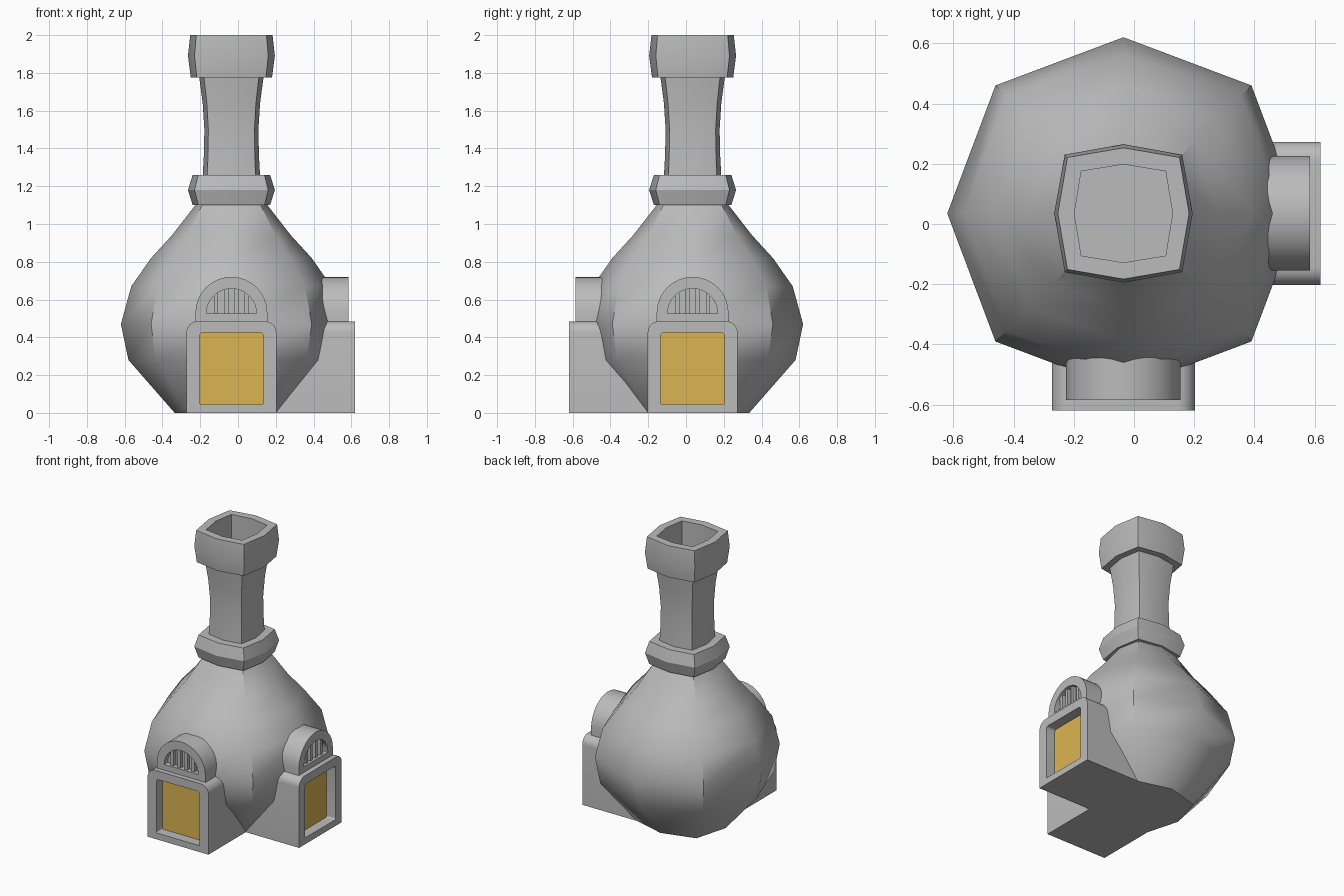
import bpy, bmesh, math
from mathutils import Matrix, Vector

cube = bpy.data.objects.get("Cube")
if cube:
    bpy.data.objects.remove(cube, do_unlink=True)

AXIS = Matrix.Translation((-0.035, 0.035, 0))


def material(name, colour):
    m = bpy.data.materials.new(name)
    m.use_nodes = True
    m.diffuse_color = colour
    m.node_tree.nodes["Principled BSDF"].inputs["Base Color"].default_value = colour
    return m


GREY = material("grey_clay", (0.5, 0.5, 0.5, 1))
GOLD = material("gold_glow", (0.7, 0.46, 0.085, 1))


def loft(name, loops, turn=0, angle=30, end_gold=False):
    """Skin matching point loops, cap both ends, and shade by angle."""
    bm = bmesh.new()
    rows = [[bm.verts.new(p) for p in loop] for loop in loops]
    n = len(rows[0])
    for a, b in zip(rows, rows[1:]):
        for i in range(n):
            j = (i + 1) % n
            bm.faces.new((a[i], a[j], b[j], b[i]))
    bm.faces.new(rows[0])
    end = bm.faces.new(rows[-1])
    if end_gold:
        end.material_index = 1
    bmesh.ops.remove_doubles(bm, verts=bm.verts, dist=0.0001)
    bmesh.ops.recalc_face_normals(bm, faces=bm.faces)
    bm.transform(AXIS @ Matrix.Rotation(turn, 4, 'Z'))
    mesh = bpy.data.meshes.new(name)
    bm.to_mesh(mesh)
    bm.free()
    mesh.materials.append(GREY)
    if end_gold:
        mesh.materials.append(GOLD)
    ob = bpy.data.objects.new(name, mesh)
    bpy.context.collection.objects.link(ob)
    bpy.ops.object.select_all(action='DESELECT')
    ob.select_set(True)
    bpy.context.view_layer.objects.active = ob
    bpy.ops.object.shade_smooth_by_angle(angle=math.radians(angle))
    return ob


def octagon(z, r, d):
    """Eight points: r along the axes, (d, d) at the diagonals."""
    signs = [(1, 0), (1, 1), (0, 1), (-1, 1), (-1, 0), (-1, -1), (0, -1), (1, -1)]
    return [(x * (d if x and y else r), y * (d if x and y else r), z) for x, y in signs]


def rounded(y, half, low, high, top_r, low_r):
    """Rounded rectangle facing the front."""
    pts = []
    corners = [(1, high, -1, top_r), (-1, high, -1, top_r), (-1, low, 1, low_r), (1, low, 1, low_r)]
    for k, (sx, z, sz, r) in enumerate(corners):
        for i in range(7):
            a = math.pi / 2 * (k + i / 6)
            pts.append((sx * (half - r) + r * math.cos(a), y, z + sz * r + r * math.sin(a)))
    return pts


def arch(y, r, spring, base):
    """Half circle on straight legs."""
    pts = [(r, y, base)]
    for i in range(17):
        a = math.pi * i / 16
        pts.append((r * math.cos(a), y, spring + r * math.sin(a)))
    return pts + [(-r, y, base)]


# Bulbous body
body = [(0, 0.30, 0.235), (0.28, 0.545, 0.40), (0.47, 0.585, 0.425), (0.67, 0.53, 0.39),
        (0.82, 0.425, 0.31), (0.94, 0.315, 0.235), (1.12, 0.175, 0.145)]
loft("body", [octagon(*p) for p in body], angle=46)

# Chimney: collar, waisted shaft and hollow cap
loft("chimney_collar", [octagon(*p) for p in [
    (1.10, 0.205, 0.175), (1.18, 0.23, 0.195), (1.26, 0.205, 0.175)]])
loft("chimney_shaft", [octagon(*p) for p in [
    (1.2, 0.155, 0.13), (1.36, 0.146, 0.124), (1.5, 0.143, 0.122),
    (1.64, 0.152, 0.13), (1.79, 0.172, 0.147)]])
loft("chimney_cap", [octagon(*p) for p in [
    (1.775, 0.215, 0.183), (1.89, 0.23, 0.195), (2.0, 0.218, 0.186),
    (2.0, 0.163, 0.14), (1.8, 0.163, 0.14)]])

# Two identical mouths, one at the front and one at the side
for side, turn in (("front", 0), ("left", math.pi / 2)):
    loft(side + "_oven_mouth", [
        rounded(-0.12, 0.238, 0, 0.485, 0.06, 0),
        rounded(-0.655, 0.238, 0, 0.485, 0.06, 0),
        rounded(-0.655, 0.17, 0.045, 0.425, 0.02, 0.01),
        rounded(-0.585, 0.17, 0.045, 0.425, 0.02, 0.01)], turn, end_gold=True)
    loft(side + "_vent_arch", [
        arch(-0.3, 0.19, 0.53, 0.45),
        arch(-0.62, 0.19, 0.53, 0.45),
        arch(-0.62, 0.133, 0.525, 0.525),
        arch(-0.58, 0.133, 0.525, 0.525)], turn)
    # Upright bars in the vent
    for i in range(4):
        x = -0.081 + 0.054 * i
        top = 0.53 + math.sqrt(0.133 ** 2 - x * x)
        loft(side + "_vent_bar_%d" % (i + 1), [
            [(x + dx, y, z) for dx, y in ((-0.011, -0.578), (0.011, -0.578),
                                          (0.011, -0.605), (-0.011, -0.605))]
            for z in (0.52, top)], turn)
